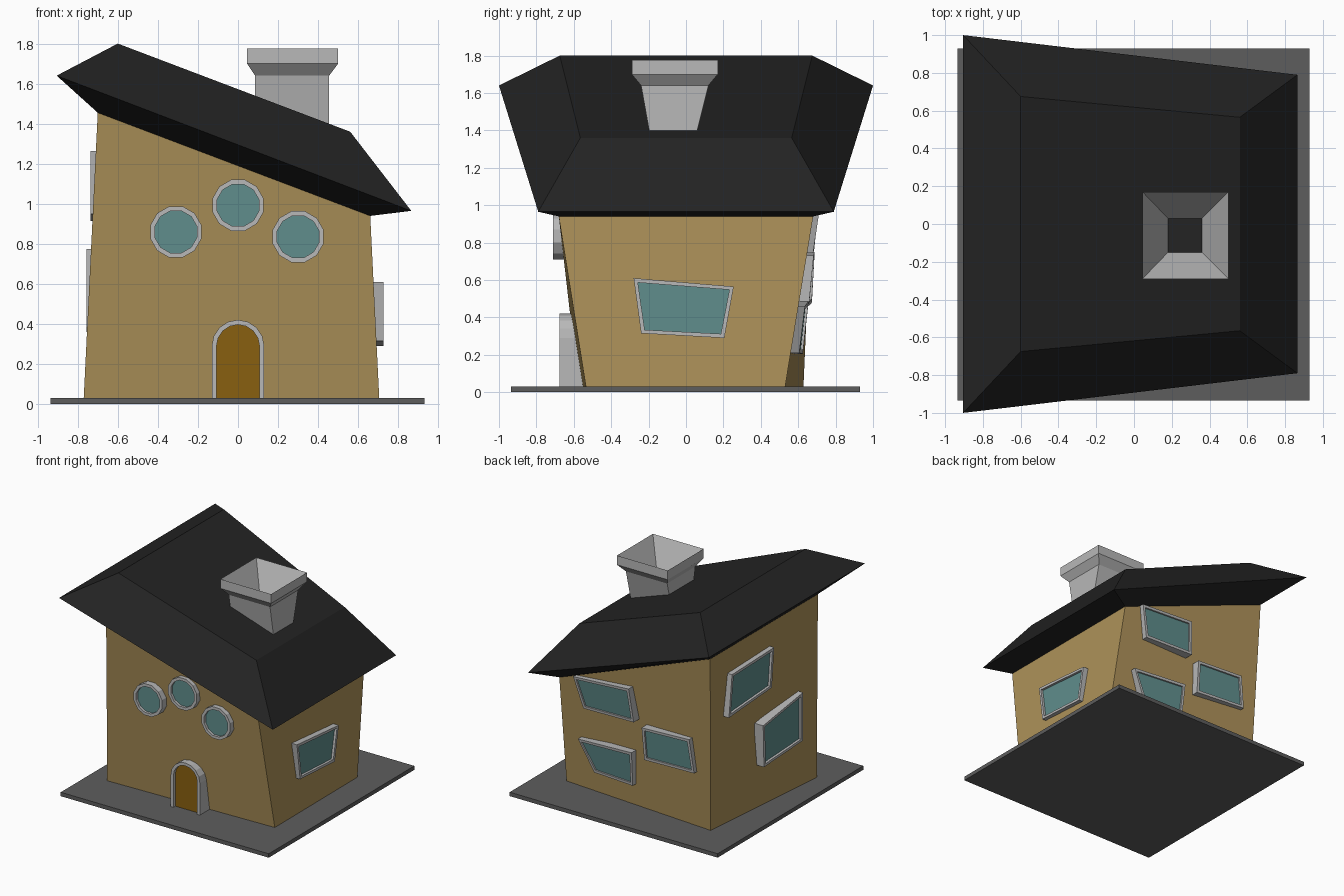
import bpy, math

if "Cube" in bpy.data.objects:
    bpy.data.objects.remove(bpy.data.objects["Cube"])

def material(name, rgb):
    m = bpy.data.materials.new(name)
    m.diffuse_color = (*rgb, 1)
    m.use_nodes = True
    m.node_tree.nodes["Principled BSDF"].inputs["Base Color"].default_value = m.diffuse_color
    return m

WALL = material("ochre wall", (0.42, 0.285, 0.10))
ROOF = material("charcoal roof", (0.017, 0.017, 0.017))
STONE = material("light grey trim", (0.48, 0.48, 0.48))
GLASS = material("teal glass", (0.115, 0.27, 0.265))
DOOR = material("brown door", (0.25, 0.115, 0.005))
SLAB = material("dark grey slab", (0.11, 0.11, 0.11))

def make(name, verts, faces, mat):
    me = bpy.data.meshes.new(name)
    me.from_pydata(verts, [], faces)
    me.materials.append(mat)
    ob = bpy.data.objects.new(name, me)
    bpy.context.collection.objects.link(ob)
    # consistent outward normals
    import bmesh
    bm = bmesh.new()
    bm.from_mesh(me)
    bmesh.ops.recalc_face_normals(bm, faces=bm.faces)
    bm.to_mesh(me)
    bm.free()
    return ob

def loft(name, rings, mat, bottom=True, top=True, closed=False):
    """Skin a stack of rings that share one vertex count."""
    n, k = len(rings[0]), len(rings)
    verts = [v for r in rings for v in r]
    faces = []
    for i in range(k if closed else k - 1):
        a, b = i * n, ((i + 1) % k) * n
        faces += [(a + j, a + (j + 1) % n, b + (j + 1) % n, b + j) for j in range(n)]
    if not closed:
        if bottom:
            faces.append(tuple(range(n))[::-1])
        if top:
            faces.append(tuple(range((k - 1) * n, k * n)))
    return make(name, verts, faces, mat)

def rect(x0, x1, y0, y1, z):
    return [(x0, y0, z), (x1, y0, z), (x1, y1, z), (x0, y1, z)]

def slope_ring(x0, y0, z0, x1, y1, z1):
    """Ring mirrored in y: high left side, low right side."""
    return [(x0, -y0, z0), (x1, -y1, z1), (x1, y1, z1), (x0, y0, z0)]

# ground slab
loft("base_slab", [rect(-.935, .93, -.935, .93, 0), rect(-.935, .93, -.935, .93, .032)], SLAB)

# crooked walls
eaves = slope_ring(-.70, .69, 1.455, .66, .68, .94)
foot = [(-.77, -.575, .03), (.705, -.535, .03), (.70, .53, .03), (-.66, .628, .03)]
loft("walls", [foot, eaves], WALL, top=False)

# sloping roof: underside, rim, top
loft("roof", [eaves,
              slope_ring(-.905, 1.0, 1.64, .865, .79, .965),
              slope_ring(-.60, .675, 1.80, .56, .565, 1.36)], ROOF)

# flared chimney with a funnel inside
loft("chimney", [rect(.085, .455, -.19, .05, 1.36),
                 rect(.085, .455, -.24, .12, 1.64),
                 rect(.045, .50, -.29, .17, 1.70),
                 rect(.045, .50, -.29, .17, 1.775),
                 rect(.18, .36, -.15, .03, 1.51)], STONE, top=False)
make("chimney_hole", rect(.18, .36, -.15, .03, 1.512), [(0, 1, 2, 3)], ROOF)

# frame with recessed pane; place(u, v, d) maps to space, d grows into the wall
def opening(name, outer, place, pane_mat=GLASS, inner=None, depth=.08, recess=.02):
    if inner is None:
        us, vs = [p[0] for p in outer], [p[1] for p in outer]
        cu, cv = sum(us) / len(us), sum(vs) / len(vs)
        su = 1 - .046 / (max(us) - min(us))
        sv = 1 - .046 / (max(vs) - min(vs))
        inner = [(cu + (u - cu) * su, cv + (v - cv) * sv) for u, v in outer]
    rings = [[place(u, v, d) for u, v in pts]
             for pts, d in ((outer, depth), (outer, 0), (inner, 0), (inner, depth))]
    loft(name + "_frame", rings, STONE, closed=True)
    # thin pane
    loft(name + "_pane", [[place(u, v, recess + t) for u, v in inner] for t in (.008, 0)], pane_mat)

# round front windows
for i, (cx, cz) in enumerate(((-.31, .86), (0, .993), (.30, .836))):
    ang = [math.radians(15 + 30 * k) for k in range(12)]
    opening(f"round_window_{i}", [(cx + .132 * math.cos(a), cz + .132 * math.sin(a)) for a in ang],
            lambda u, v, d: (u, -.712 + d, v), depth=.09)

# arched front door
def arch(r):
    return [(-r, .03)] + [(-r * math.cos(math.pi * k / 8), .29 + r * math.sin(math.pi * k / 8))
                          for k in range(9)] + [(r, .03)]
opening("front_door", arch(.131), lambda u, v, d: (u, -.675 + d, v), DOOR,
        inner=arch(.107), depth=.14, recess=.025)

# right wall window
opening("right_window", [(-.28, .61), (.255, .565), (.205, .29), (-.24, .315)],
        lambda u, v, d: (.725 - d, u, v))

# left wall windows
opening("left_window_upper", [(.46, 1.25), (-.08, 1.265), (-.05, .95), (.50, .915)],
        lambda u, v, d: (-.735 + d, u, v))
opening("left_window_lower", [(.09, .70), (-.42, .775), (-.42, .385), (.08, .36)],
        lambda u, v, d: (-.755 + d, u, v))

# back windows follow the leaning wall
def on_back(u, v, d):
    t = (u + .68) / 1.36
    yl = .628 + (v - .03) / 1.425 * .062
    yr = .53 + (v - .03) / .91 * .15
    return (u, yl + (yr - yl) * t + .03 - d, v)

for i, pts in enumerate((
        [(.51, 1.0), (.015, 1.03), (-.01, .755), (.445, .745)],
        [(-.08, .73), (-.51, .75), (-.544, .48), (-.085, .46)],
        [(.524, .46), (.03, .487), (.04, .205), (.40, .21)])):
    opening(f"back_window_{i}", pts, on_back, recess=.013)
